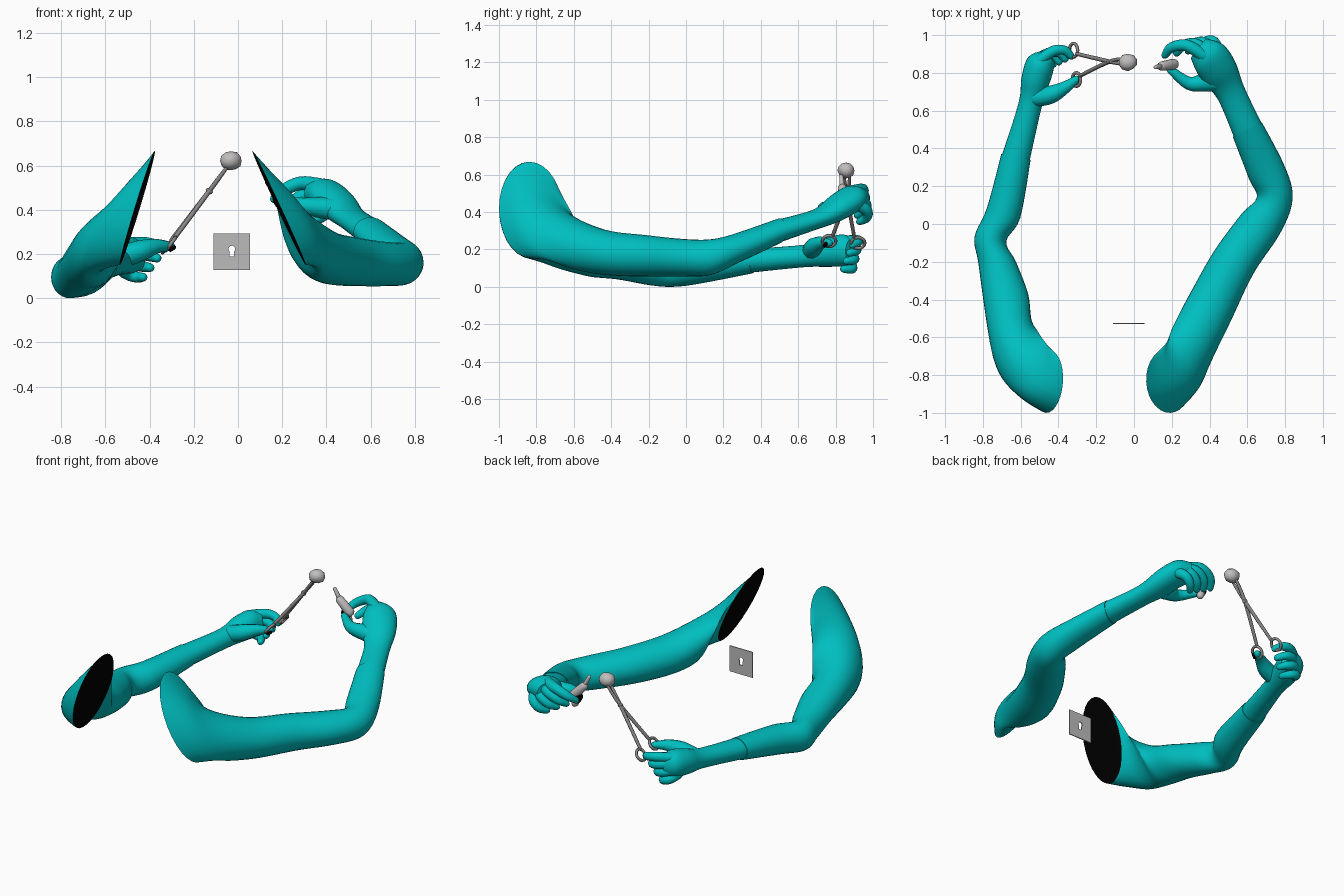
import bpy, bmesh, math, random
from mathutils import Vector

cube = bpy.data.objects.get("Cube")
if cube:
    bpy.data.objects.remove(cube, do_unlink=True)
random.seed(4)


def material(name, r, g, b):
    m = bpy.data.materials.new(name)
    m.use_nodes = True
    m.diffuse_color = (r, g, b, 1)
    m.node_tree.nodes["Principled BSDF"].inputs["Base Color"].default_value = (r, g, b, 1)
    return m


TEAL = material("surgical teal", 0, 0.52, 0.53)
BLACK = material("black", 0, 0, 0)
STEEL = material("steel", 0.25, 0.24, 0.24)
PALE = material("pale grey", 0.53, 0.51, 0.51)
PLATE = material("plate grey", 0.5, 0.5, 0.5)


def finish(name, bm, mats, angle=50):
    bmesh.ops.recalc_face_normals(bm, faces=bm.faces)
    mesh = bpy.data.meshes.new(name)
    bm.to_mesh(mesh)
    bm.free()
    obj = bpy.data.objects.new(name, mesh)
    bpy.context.collection.objects.link(obj)
    for m in mats:
        mesh.materials.append(m)
    bpy.ops.object.select_all(action="DESELECT")
    obj.select_set(True)
    bpy.context.view_layer.objects.active = obj
    bpy.ops.object.shade_smooth_by_angle(angle=math.radians(angle))


def smooth_rows(rows, steps):
    """Catmull-Rom interpolation through rows of numbers."""
    rows = [Vector(r) for r in rows]
    out = []
    for i in range(len(rows) - 1):
        p0, p1, p2 = rows[max(i - 1, 0)], rows[i], rows[i + 1]
        p3 = rows[min(i + 2, len(rows) - 1)]
        for k in range(steps):
            t = k / steps
            out.append(p1 + ((p2 - p0) * t + (2 * p0 - 5 * p1 + 4 * p2 - p3) * t ** 2
                             + (3 * p1 - p0 - 3 * p2 + p3) * t ** 3) / 2)
    return out + [rows[-1]]


def skin(name, rings, mats, cap_material=0):
    """Bridge rings of points and close both ends."""
    bm = bmesh.new()
    loops = [[bm.verts.new(p) for p in ring] for ring in rings]
    n = len(loops[0])
    for a, b in zip(loops, loops[1:]):
        for i in range(n):
            j = (i + 1) % n
            bm.faces.new((a[i], a[j], b[j], b[i]))
    bm.faces.new(loops[0]).material_index = cap_material
    bm.faces.new(loops[-1])
    finish(name, bm, mats)


def limb(name, sections, mats, cap_material=0, n=28):
    """Sections: x, y, z, yaw, half width, half height, lean."""
    rings = []
    for x, y, z, yaw, w, h, lean in smooth_rows(sections, 5):
        yaw, lean = math.radians(yaw), math.radians(lean)
        a = Vector((math.cos(yaw), math.sin(yaw), 0)) * w
        ahead = Vector((-math.sin(yaw), math.cos(yaw), 0))
        b = (Vector((0, 0, math.cos(lean))) + ahead * math.sin(lean)) * h
        rings.append([Vector((x, y, z)) + a * math.cos(t) + b * math.sin(t)
                      for t in (math.tau * i / n for i in range(n))])
    skin(name, rings, mats, cap_material)


def tube(name, points, mat, n=12, steps=4):
    """Round tube through x, y, z, radius rows, with rounded ends."""
    rows = smooth_rows(points, steps)
    pos = [r.xyz for r in rows]
    rad = [r[3] for r in rows]
    for d, s in ((0.55, 0.85), (0.4, 0.45)):
        for end, inner in ((0, 1), (-1, -2)):
            r = rad[end] if s == 0.85 else rad[end] / 0.85
            p = pos[end] + (pos[end] - pos[inner]).normalized() * r * d
            k = len(pos) if end else 0
            pos.insert(k, p)
            rad.insert(k, r * s)
    rings = []
    for i, p in enumerate(pos):
        q = (pos[min(i + 1, len(pos) - 1)] - pos[max(i - 1, 0)]).to_track_quat("Z", "Y")
        rings.append([p + q @ Vector((math.cos(t), math.sin(t), 0)) * rad[i]
                      for t in (math.tau * k / n for k in range(n))])
    skin(name, rings, [mat])


# Gown sleeves, with a dark flat cut at the shoulder
limb("left_sleeve", [
    (0.185, -0.83, 0.41, -87, 0.17, 0.285, -25), (0.26, -0.745, 0.34, -70, 0.155, 0.225, -26),
    (0.31, -0.63, 0.25, -48, 0.14, 0.17, -22), (0.41, -0.43, 0.185, -34, 0.13, 0.125, -10),
    (0.53, -0.2, 0.165, -30, 0.12, 0.11, 0), (0.67, 0, 0.155, -26, 0.115, 0.1, 0),
    (0.745, 0.14, 0.16, 0, 0.095, 0.095, 0), (0.7, 0.28, 0.21, 22, 0.1, 0.08, 0),
    (0.6, 0.5, 0.3, 26, 0.086, 0.066, 0)], [TEAL, BLACK], 1)
limb("right_sleeve", [
    (-0.455, -0.835, 0.41, 86, 0.165, 0.27, -17), (-0.535, -0.775, 0.345, 70, 0.16, 0.235, -22),
    (-0.605, -0.69, 0.26, 48, 0.15, 0.19, -25), (-0.655, -0.55, 0.19, 15, 0.12, 0.14, -15),
    (-0.68, -0.38, 0.15, 5, 0.12, 0.11, -5), (-0.725, -0.2, 0.11, 0, 0.1, 0.1, 0),
    (-0.76, -0.08, 0.095, -8, 0.085, 0.095, 0), (-0.69, 0.06, 0.105, -18, 0.092, 0.09, 0),
    (-0.625, 0.355, 0.14, -12, 0.079, 0.068, 0)], [TEAL, BLACK], 1)

# Gloves: cuff, wrist and palm
limb("left_glove", [
    (0.605, 0.49, 0.297, 26, 0.082, 0.062, 0), (0.515, 0.69, 0.36, 28, 0.077, 0.055, 0),
    (0.455, 0.8, 0.42, 36, 0.1, 0.075, 0), (0.4, 0.88, 0.465, 45, 0.1, 0.075, 0),
    (0.34, 0.93, 0.475, 52, 0.065, 0.055, 0)], [TEAL])
limb("right_glove", [
    (-0.627, 0.345, 0.14, -12, 0.075, 0.064, 0), (-0.55, 0.63, 0.165, -13, 0.062, 0.06, 0),
    (-0.525, 0.75, 0.185, -20, 0.075, 0.078, 0), (-0.495, 0.84, 0.195, -35, 0.078, 0.085, 0),
    (-0.45, 0.885, 0.19, -45, 0.045, 0.065, 0)], [TEAL])


# Fingers, fanned evenly between the index and the little finger
def fingers(side, index, little):
    for i, finger in enumerate(("index", "middle", "ring", "little")):
        rows = [Vector(a).lerp(Vector(b), i / 3) for a, b in zip(index, little)]
        tube(side + "_" + finger + "_finger", rows, TEAL)


fingers("left",
        [(0.37, 0.89, 0.51, 0.034), (0.28, 0.945, 0.52, 0.031),
         (0.2, 0.935, 0.485, 0.027), (0.165, 0.895, 0.45, 0.02)],
        [(0.45, 0.9, 0.45, 0.034), (0.42, 0.965, 0.41, 0.03),
         (0.38, 0.965, 0.37, 0.026), (0.35, 0.93, 0.35, 0.02)])
fingers("right",
        [(-0.5, 0.865, 0.245, 0.03), (-0.43, 0.915, 0.25, 0.028),
         (-0.37, 0.92, 0.24, 0.025), (-0.335, 0.89, 0.225, 0.02)],
        [(-0.53, 0.84, 0.135, 0.03), (-0.5, 0.885, 0.11, 0.028),
         (-0.455, 0.885, 0.095, 0.025), (-0.43, 0.845, 0.095, 0.02)])

# Thumbs
tube("left_thumb", [(0.46, 0.755, 0.4, 0.05), (0.375, 0.75, 0.41, 0.048),
                    (0.29, 0.745, 0.42, 0.035), (0.195, 0.815, 0.44, 0.021)], TEAL)
tube("right_thumb", [(-0.52, 0.67, 0.19, 0.05), (-0.44, 0.685, 0.215, 0.048),
                     (-0.37, 0.72, 0.235, 0.034), (-0.305, 0.765, 0.235, 0.02)], TEAL)

# Ring-handled forceps with two crossing arms
for side, y_tip, grip, out in (("front", 0.876, Vector((-0.285, 0.785, 0.275)), -0.02),
                               ("rear", 0.844, Vector((-0.3, 0.9, 0.265)), 0.02)):
    tube("forceps_" + side + "_arm", [(-0.045, y_tip, 0.6, 0.008), (-0.13, 0.86, 0.485, 0.011),
                                      (*grip, 0.01)], STEEL, 10)
    centre = grip + Vector((-0.02, out, -0.03))
    loop = [centre + Vector((0.6 * math.cos(t), math.sin(t), 0.8 * math.cos(t))) * 0.036
            for t in (math.tau * k / 20 for k in range(21))]
    tube("forceps_" + side + "_ring", [(*p, 0.009) for p in loop], STEEL, 8, 1)
tube("forceps_pivot", [(-0.134, 0.86, 0.488, 0.012), (-0.126, 0.86, 0.482, 0.012)], STEEL, 10, 1)
tube("front_ring_pad", [(-0.305, 0.742, 0.22, 0.01), (-0.29, 0.748, 0.23, 0.01)], BLACK, 10, 1)

# Lumpy swab held in the forceps
bm = bmesh.new()
bmesh.ops.create_icosphere(bm, subdivisions=2, radius=0.047)
for v in bm.verts:
    v.co *= random.uniform(0.92, 1.04)
    v.co.x *= 1.08
    v.co.z *= 0.95
bmesh.ops.translate(bm, verts=bm.verts, vec=(-0.033, 0.857, 0.622))
finish("swab", bm, [PALE], 60)

# Small dropper held in the left hand
tube("dropper_nozzle", [(0.115, 0.83, 0.59, 0.011), (0.145, 0.836, 0.53, 0.014)], PALE, 12, 2)
tube("dropper_body", [(0.148, 0.836, 0.525, 0.025), (0.208, 0.846, 0.46, 0.029)], PALE, 14, 2)
tube("dropper_band", [(0.182, 0.842, 0.448, 0.026), (0.192, 0.845, 0.43, 0.026)], BLACK, 14, 1)
tube("dropper_end", [(0.194, 0.846, 0.428, 0.024), (0.203, 0.849, 0.405, 0.022)], PALE, 12, 2)

# Thin square plate with a keyhole opening
curve = bpy.data.curves.new("keyhole_plate", "CURVE")
curve.dimensions = "2D"
curve.fill_mode = "BOTH"
curve.extrude = 0.003
half = 0.083
square = [(-half, -half), (half, -half), (half, half), (-half, half)]
keyhole = [(0.015 * math.cos(t), 0.013 + 0.015 * math.sin(t))
           for t in (math.radians(-50 + 280 * k / 14) for k in range(15))]
keyhole += [(-0.01, -0.022), (0.01, -0.022)]
for outline in (square, keyhole):
    spline = curve.splines.new("POLY")
    spline.points.add(len(outline) - 1)
    for point, (x, y) in zip(spline.points, outline):
        point.co = (x, y, 0, 1)
    spline.use_cyclic_u = True
plate = bpy.data.objects.new("keyhole_plate", curve)
curve.materials.append(PLATE)
plate.location = (-0.028, -0.527, 0.21)
plate.rotation_euler = (math.pi / 2, 0, 0)
bpy.context.collection.objects.link(plate)
bpy.ops.object.select_all(action="DESELECT")
plate.select_set(True)
bpy.context.view_layer.objects.active = plate
bpy.ops.object.convert(target="MESH")
